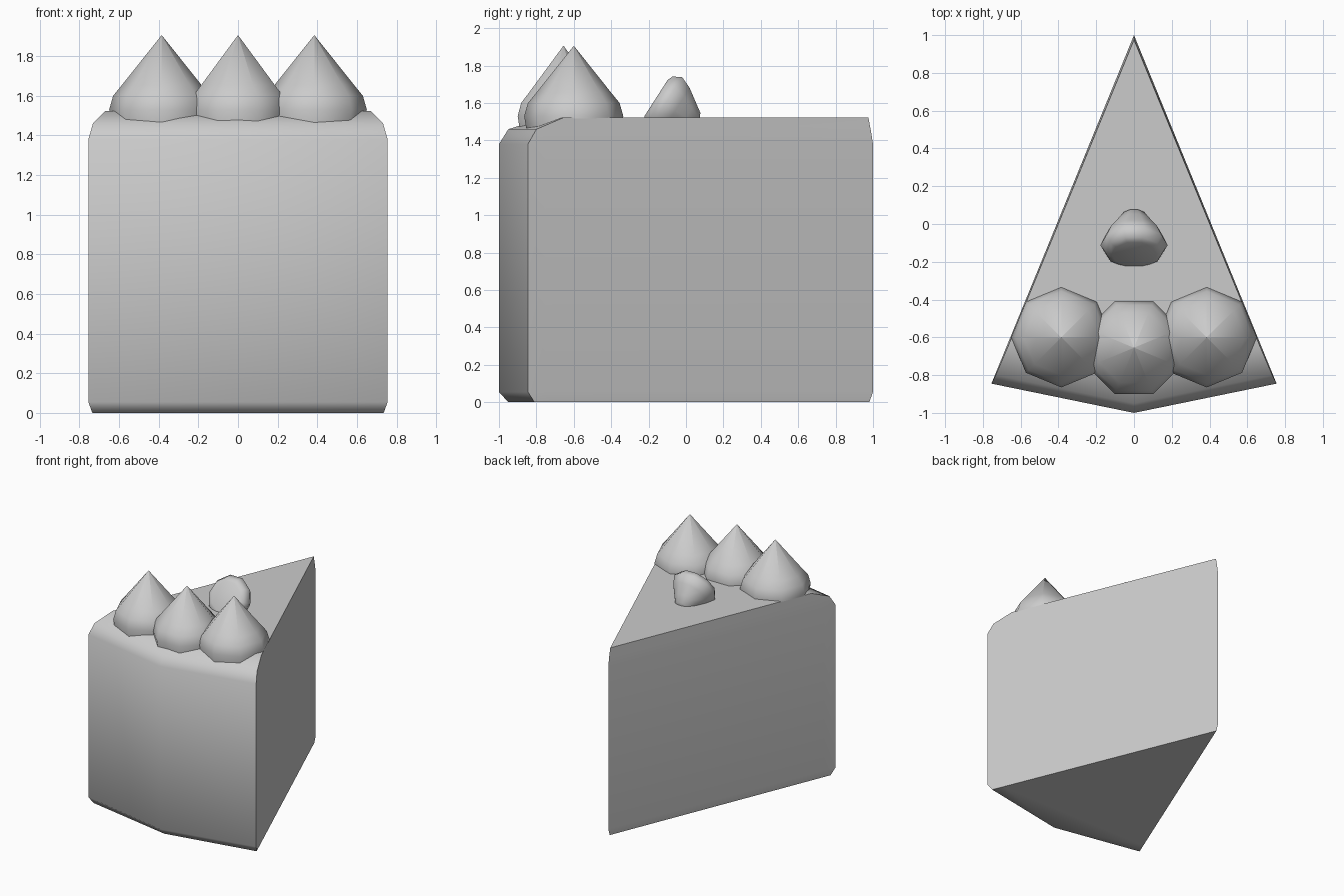
import bpy, bmesh, math
from mathutils import Vector

cube = bpy.data.objects.get("Cube")
if cube:
    bpy.data.objects.remove(cube, do_unlink=True)

grey = bpy.data.materials.new("plain_grey")
grey.use_nodes = True
grey.diffuse_color = (0.6, 0.6, 0.6, 1)
grey.node_tree.nodes["Principled BSDF"].inputs["Base Color"].default_value = (0.6, 0.6, 0.6, 1)


def loft(name, rings, smooth_angle):
    """Skin closed rings of equal length, capping both ends."""
    bm = bmesh.new()
    loops = [[bm.verts.new(p) for p in ring] for ring in rings]
    count = len(loops[0])
    for low, high in zip(loops, loops[1:]):
        for i in range(count):
            j = (i + 1) % count
            bm.faces.new((low[i], low[j], high[j], high[i]))
    bm.faces.new(loops[0])
    bm.faces.new(loops[-1])
    bmesh.ops.recalc_face_normals(bm, faces=bm.faces)
    mesh = bpy.data.meshes.new(name)
    bm.to_mesh(mesh)
    bm.free()
    mesh.materials.append(grey)
    obj = bpy.data.objects.new(name, mesh)
    bpy.context.collection.objects.link(obj)
    bpy.ops.object.select_all(action='DESELECT')
    obj.select_set(True)
    bpy.context.view_layer.objects.active = obj
    bpy.ops.object.shade_smooth_by_angle(angle=math.radians(smooth_angle))
    return obj


def wedge_ring(z, tip_y, corner_x, corner_y, front_y):
    """Slice outline: tip, corners and a shallow pointed front."""
    side_x, side_y = corner_x * 0.95, corner_y + (tip_y - corner_y) * 0.05
    right = [(side_x, side_y, z), (corner_x, corner_y, z)]
    left = [(-x, y, h) for x, y, h in reversed(right)]
    return [(0, tip_y, z)] + right + [(0, front_y, z)] + left


def turned(name, profile, origin, axis, sides, spin, smooth_angle):
    """Turn a profile of (distance, radius) about an axis."""
    rot = Vector((0, 0, 1)).rotation_difference(Vector(axis))
    rings = []
    for dist, radius in profile:
        ring = []
        for i in range(sides):
            a = spin + math.tau * i / sides
            p = Vector((radius * math.cos(a), radius * math.sin(a), dist))
            ring.append(Vector(origin) + rot @ p)
        rings.append(ring)
    return loft(name, rings, smooth_angle)


# Cake slice with a bevelled base and a sloping front rim
loft("cake_slice", [
    wedge_ring(0.0, 0.98, 0.735, -0.81, -0.95),
    wedge_ring(0.055, 1.0, 0.755, -0.845, -1.0),
    wedge_ring(1.38, 1.0, 0.755, -0.845, -1.0),
    wedge_ring(1.46, 0.987, 0.732, -0.80, -0.95),
    wedge_ring(1.522, 0.975, 0.67, -0.655, -0.75),
], 60)

# Three pointed cream dollops
cream = [(1.44, 0.25), (1.53, 0.265), (1.60, 0.245), (1.655, 0.2), (1.905, 0.001)]
for name, x, y, spin in (("cream_left", 0.385, -0.6, 0),
                         ("cream_middle", 0, -0.655, math.pi / 8),
                         ("cream_right", -0.385, -0.6, 0)):
    turned(name, cream, (x, y, 0), (0, 0, 1), 8, spin, 60)

# Berry lying on its side, tip pointing back
berry = [(-0.012, 0.12), (0.0, 0.152), (0.045, 0.178), (0.11, 0.15),
         (0.18, 0.1), (0.23, 0.065), (0.25, 0.02)]
turned("berry", berry, (0, -0.15, 1.62), (0, 0.84, -0.54), 10, 0, 60)
